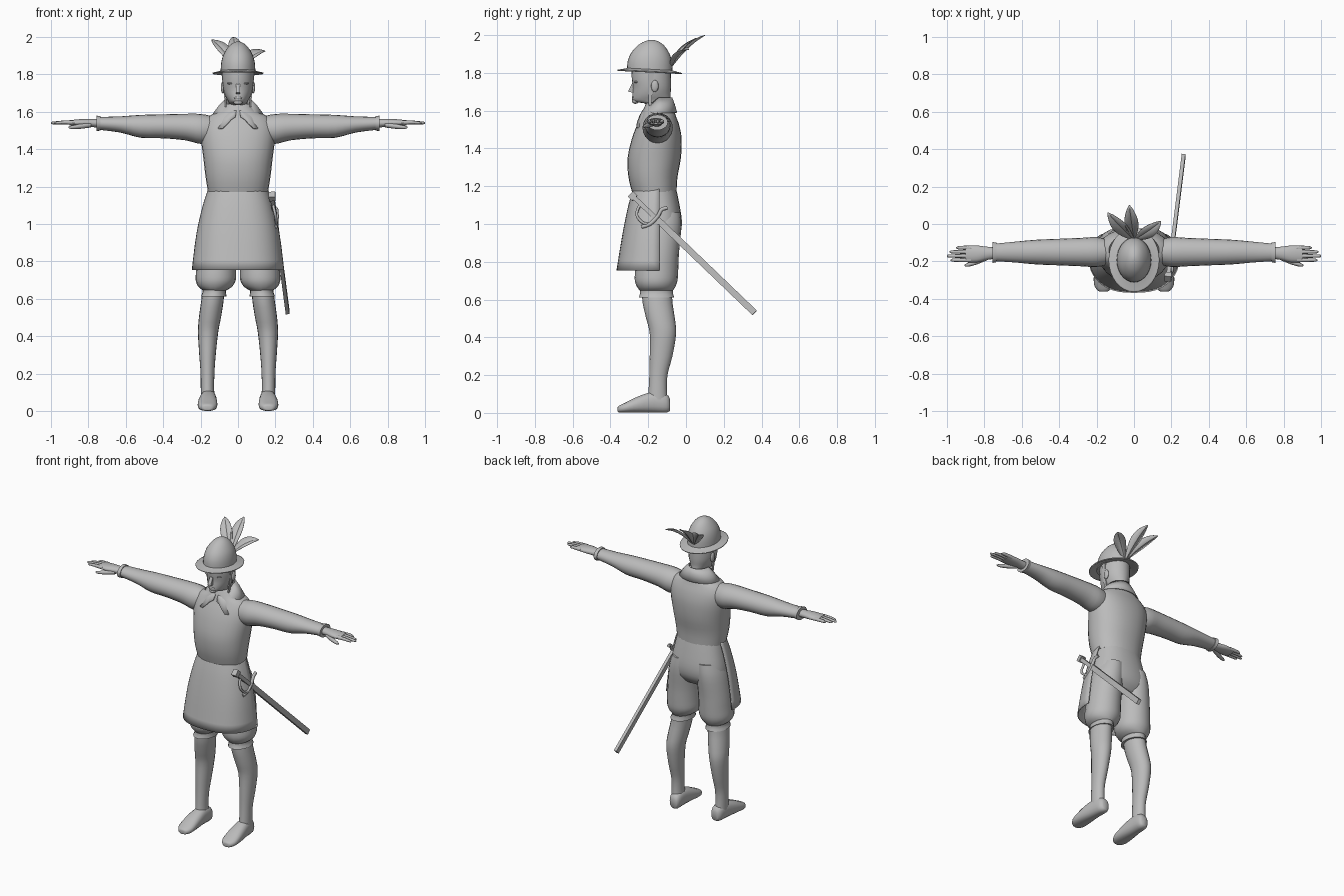
import bpy, bmesh
from math import sin, cos, pi, copysign, exp
from mathutils import Vector

cube = bpy.data.objects.get("Cube")
if cube:
    bpy.data.objects.remove(cube, do_unlink=True)

GREY = (0.5, 0.5, 0.5, 1)
mat = bpy.data.materials.new("plain_grey")
mat.use_nodes = True
mat.diffuse_color = GREY
mat.node_tree.nodes["Principled BSDF"].inputs["Base Color"].default_value = GREY


def finish(name, bm, mirror=False, thick=0, angle=40):
    bmesh.ops.recalc_face_normals(bm, faces=bm.faces)
    me = bpy.data.meshes.new(name)
    bm.to_mesh(me)
    bm.free()
    me.materials.append(mat)
    ob = bpy.data.objects.new(name, me)
    bpy.context.collection.objects.link(ob)
    bpy.ops.object.select_all(action='DESELECT')
    ob.select_set(True)
    bpy.context.view_layer.objects.active = ob
    bpy.ops.object.shade_smooth_by_angle(angle=angle * pi / 180)
    if thick:
        ob.modifiers.new("thickness", 'SOLIDIFY').thickness = thick
    if mirror:
        ob.modifiers.new("mirror", 'MIRROR')
    return ob


def spline(rows, steps):
    """Catmull-Rom interpolation of number tuples."""
    out = []
    for i in range(len(rows) - 1):
        quad = [rows[max(i - 1, 0)], rows[i], rows[i + 1], rows[min(i + 2, len(rows) - 1)]]
        for s in range(steps):
            t = s / steps
            out.append([b + 0.5 * t * (c - a + t * (2*a - 5*b + 4*c - d + t * (3*(b - c) + d - a)))
                        for a, b, c, d in zip(*quad)])
    return out + [list(rows[-1])]


def grid(bm, rows, closed):
    vs = [[bm.verts.new(p) for p in row] for row in rows]
    for r, q in zip(vs, vs[1:]):
        for j in range(len(r) - (0 if closed else 1)):
            k = (j + 1) % len(r)
            bm.faces.new((r[j], r[k], q[k], q[j]))
    return vs


def loft(name, rings, axis='z', seg=20, power=2.0, steps=3, caps=True, **kw):
    """Rings: position along axis, two centre values, two radii."""
    bm = bmesh.new()
    rows = []
    for pos, c1, c2, r1, r2 in spline(rings, steps):
        row = []
        for j in range(seg):
            t = 2 * pi * j / seg
            u = c1 + r1 * copysign(abs(cos(t)) ** (2 / power), cos(t))
            v = c2 + r2 * copysign(abs(sin(t)) ** (2 / power), sin(t))
            row.append({'z': (u, v, pos), 'x': (pos, u, v), 'y': (u, pos, v)}[axis])
        rows.append(row)
    vs = grid(bm, rows, True)
    if caps:
        bm.faces.new(vs[0])
        bm.faces.new(vs[-1])
    return finish(name, bm, **kw)


def bar(name, a, b, w, h, w2=None, **kw):
    """Box between two points: w across, h sideways."""
    a, b = Vector(a), Vector(b)
    d = (b - a).normalized()
    side = (Vector((1, 0, 0)) - d * d.x).normalized()
    up = d.cross(side)
    bm = bmesh.new()
    rows = [[p + side * sx * h / 2 + up * sy * ww / 2
             for sx, sy in ((1, 1), (-1, 1), (-1, -1), (1, -1))]
            for p, ww in ((a, w), (b, w2 or w))]
    vs = grid(bm, rows, True)
    bm.faces.new(vs[0])
    bm.faces.new(vs[1])
    return finish(name, bm, angle=30, **kw)


def ball(name, centre, size, **kw):
    bm = bmesh.new()
    bmesh.ops.create_uvsphere(bm, u_segments=12, v_segments=8, radius=1)
    for v in bm.verts:
        v.co = Vector(centre) + Vector([c * s for c, s in zip(v.co, size)])
    return finish(name, bm, angle=80, **kw)


# jacket body
loft("jacket", [(1.17, 0, -.168, .16, .118), (1.25, 0, -.175, .173, .13),
                (1.35, 0, -.168, .185, .141), (1.45, 0, -.155, .197, .132),
                (1.52, 0, -.148, .195, .113), (1.57, 0, -.145, .165, .092),
                (1.60, 0, -.145, .11, .083), (1.64, 0, -.143, .075, .068)],
     seg=28, power=2.2, angle=60)

# open-backed skirt
bm = bmesh.new()
rows = []
for z, rx, ry in spline([(1.19, .158, .14), (1.1, .188, .165), (.95, .222, .196), (.755, .247, .228)], 3):
    row = []
    for j in range(25):
        t = pi * j / 24
        row.append((-copysign(abs(cos(t)) ** .8, cos(t)) * rx, -.14 - ry * sin(t) ** .8, z))
    rows.append(row)
grid(bm, rows, False)
finish("skirt", bm, thick=.006)

# falling collar with two front points
bm = bmesh.new()
rows = [[], [], []]
for j in range(41):
    t = .1 + (2 * pi - .2) * j / 40
    near = min(t, 2 * pi - t)
    point = exp(-((near - .65) / .35) ** 2)
    front = max(cos(t), 0)
    top = Vector((.066 * sin(t), -.145 - .072 * cos(t), 1.67 - .055 * front))
    low = Vector((.135 * sin(t) * (1 + .2 * point), -.145 - (.098 + .045 * point) * cos(t),
                  1.59 - .075 * point - .01 * front))
    mid = top.lerp(low, .5) + Vector((0, 0, .006))
    for row, p in zip(rows, (top, mid, low)):
        row.append(p)
grid(bm, rows, False)
finish("collar", bm, thick=.006)

# sleeves and cuffs
loft("sleeves", [(.13, -.15, 1.505, .065, .07), (.2, -.15, 1.508, .08, .08),
                 (.28, -.15, 1.518, .076, .071), (.4, -.15, 1.522, .071, .064),
                 (.52, -.15, 1.522, .066, .061), (.63, -.15, 1.532, .056, .043),
                 (.75, -.152, 1.538, .046, .034)], axis='x', mirror=True, angle=60)
loft("cuffs", [(.735, -.152, 1.538, .052, .039), (.755, -.152, 1.538, .056, .041)],
     axis='x', mirror=True)

# hands
loft("palms", [(.74, -.155, 1.538, .03, .024), (.79, -.157, 1.54, .036, .022),
               (.84, -.16, 1.541, .045, .02), (.9, -.16, 1.541, .043, .014)],
     axis='x', seg=14, mirror=True, angle=60)
for k, (label, tip) in enumerate((("little", .95), ("ring", .985), ("middle", 1.0), ("index", .98))):
    y = -.127 - .022 * k
    loft(label + "_fingers", [(.87, y, 1.542, .012, .012), (.93, y, 1.543, .01, .01),
                              (tip - .01, y, 1.54, .008, .007), (tip, y, 1.54, .003, .003)],
         axis='x', seg=8, mirror=True, angle=60)
loft("thumbs", [(.785, -.178, 1.53, .016, .014), (.84, -.202, 1.522, .014, .013),
                (.885, -.217, 1.517, .011, .01), (.905, -.221, 1.516, .004, .004)],
     axis='x', seg=8, mirror=True, angle=60)

# breeches
loft("breeches_seat", [(1.2, 0, -.165, .15, .11), (1.12, 0, -.155, .165, .117),
                       (1.02, 0, -.145, .185, .123), (.95, 0, -.145, .185, .115),
                       (.9, 0, -.145, .14, .08)], seg=24, power=2.3, angle=60)
loft("breeches_legs", [(1.06, .09, -.135, .075, .105), (.98, .1, -.14, .094, .115),
                       (.85, .113, -.148, .102, .111), (.76, .117, -.155, .106, .114),
                       (.7, .119, -.158, .107, .113), (.665, .122, -.158, .09, .1),
                       (.645, .125, -.156, .062, .085)], mirror=True, angle=60)
loft("knee_bands", [(.66, .127, -.156, .063, .086), (.635, .127, -.156, .063, .087),
                    (.612, .13, -.156, .069, .093)], mirror=True)

# stockings and shoes
loft("lower_legs", [(.65, .13, -.155, .058, .08), (.58, .138, -.15, .06, .079),
                    (.5, .15, -.135, .059, .076), (.42, .16, -.122, .054, .07),
                    (.3, .163, -.132, .044, .06), (.2, .163, -.146, .037, .048),
                    (.11, .163, -.15, .036, .049), (.05, .16, -.15, .038, .055)],
     mirror=True, angle=60)
loft("shoes", [(-.084, .153, .042, .022, .03), (-.105, .156, .051, .037, .05),
               (-.17, .159, .057, .043, .056), (-.25, .162, .045, .051, .044),
               (-.32, .163, .028, .051, .027), (-.355, .163, .02, .032, .018),
               (-.362, .163, .018, .012, .01)],
     axis='y', seg=18, power=2.4, mirror=True, angle=60)

# head and neck
loft("head", [(1.57, 0, -.14, .056, .056), (1.63, 0, -.14, .054, .06),
              (1.65, 0, -.178, .05, .1), (1.68, 0, -.183, .066, .101),
              (1.72, 0, -.18, .079, .101), (1.77, 0, -.183, .084, .104),
              (1.83, 0, -.185, .083, .104)], seg=24, angle=70)
bar("nose", (0, -.277, 1.745), (0, -.29, 1.697), .014, .022, .036)
ball("lips", (0, -.278, 1.673), (.022, .009, .008))
ball("chin", (0, -.268, 1.65), (.024, .018, .014))
ball("brows", (.034, -.262, 1.752), (.025, .014, .007), mirror=True)
ball("eyes", (.034, -.258, 1.735), (.013, .012, .006), mirror=True)
ball("ears", (.082, -.165, 1.73), (.01, .02, .032), mirror=True)
bar("cheek_straps", (.085, -.185, 1.81), (.064, -.19, 1.625), .032, .008, .014, mirror=True)

# helmet
loft("helmet_crown", [(1.81, 0, -.192, .093, .12), (1.86, 0, -.192, .09, .117),
                      (1.905, 0, -.19, .078, .101), (1.945, 0, -.186, .053, .07),
                      (1.967, 0, -.183, .028, .036), (1.975, 0, -.182, .006, .008)],
     seg=28, angle=60)
brim = loft("helmet_brim", [(1.822, 0, -.192, .085, .11), (1.814, 0, -.192, .11, .142),
                            (1.808, 0, -.192, .136, .172)],
            seg=32, caps=False, thick=.006)
for v in brim.data.vertices:
    v.co.z -= .05 * (v.co.y + .192)

# plume of three curved feathers
for label, tip, bulge in (("right", (-.14, .06, 1.985), .03), ("middle", (-.025, .1, 2.0), .03),
                          ("left", (.145, .015, 1.925), .045)):
    base, tip = Vector((0, -.085, 1.82)), Vector(tip)
    ctrl = base.lerp(tip, .55) + Vector((0, -.01, bulge))
    across = (tip - base).cross(Vector((0, -.5, 1))).normalized()
    lift = across.cross(tip - base).normalized()
    bm = bmesh.new()
    rows = []
    for i in range(11):
        t = i / 10
        p = base * (1 - t) ** 2 + ctrl * 2 * t * (1 - t) + tip * t * t
        w = .005 + .031 * sin(pi * t ** 1.1) if i < 10 else .001
        rows.append([p - across * w + lift * w * .4, p, p + across * w + lift * w * .4])
    grid(bm, rows, False)
    finish(label + "_feather", bm, thick=.003, angle=25)

# sword
pommel, guard, tip = Vector((.182, -.285, 1.15)), Vector((.2, -.155, 1.027)), Vector((.265, .363, .53))
along = (tip - guard).normalized()
bar("sword_blade", guard, tip, .034, .02)
bar("sword_grip", pommel, guard, .024, .022)
bar("sword_pommel", pommel - along * .012, pommel + along * .02, .04, .036)


def rod(name, points, radius):
    cu = bpy.data.curves.new(name, 'CURVE')
    cu.dimensions = '3D'
    cu.bevel_depth = radius
    cu.bevel_resolution = 1
    cu.use_fill_caps = True
    sp = cu.splines.new('POLY')
    pts = spline(points, 4)
    sp.points.add(len(pts) - 1)
    for q, p in zip(sp.points, pts):
        q.co = (*p, 1)
    cu.materials.append(mat)
    bpy.context.collection.objects.link(bpy.data.objects.new(name, cu))


rod("sword_crossguard", [(.2, -.235, .985), (.205, -.19, 1.0), (.207, -.15, 1.04),
                         (.205, -.13, 1.075), (.2, -.1, 1.085)], .011)
rod("sword_knuckle_bow", [(.2, -.17, 1.0), (.205, -.225, 1.005), (.2, -.26, 1.045),
                          (.19, -.25, 1.09), (.188, -.23, 1.1)], .008)
